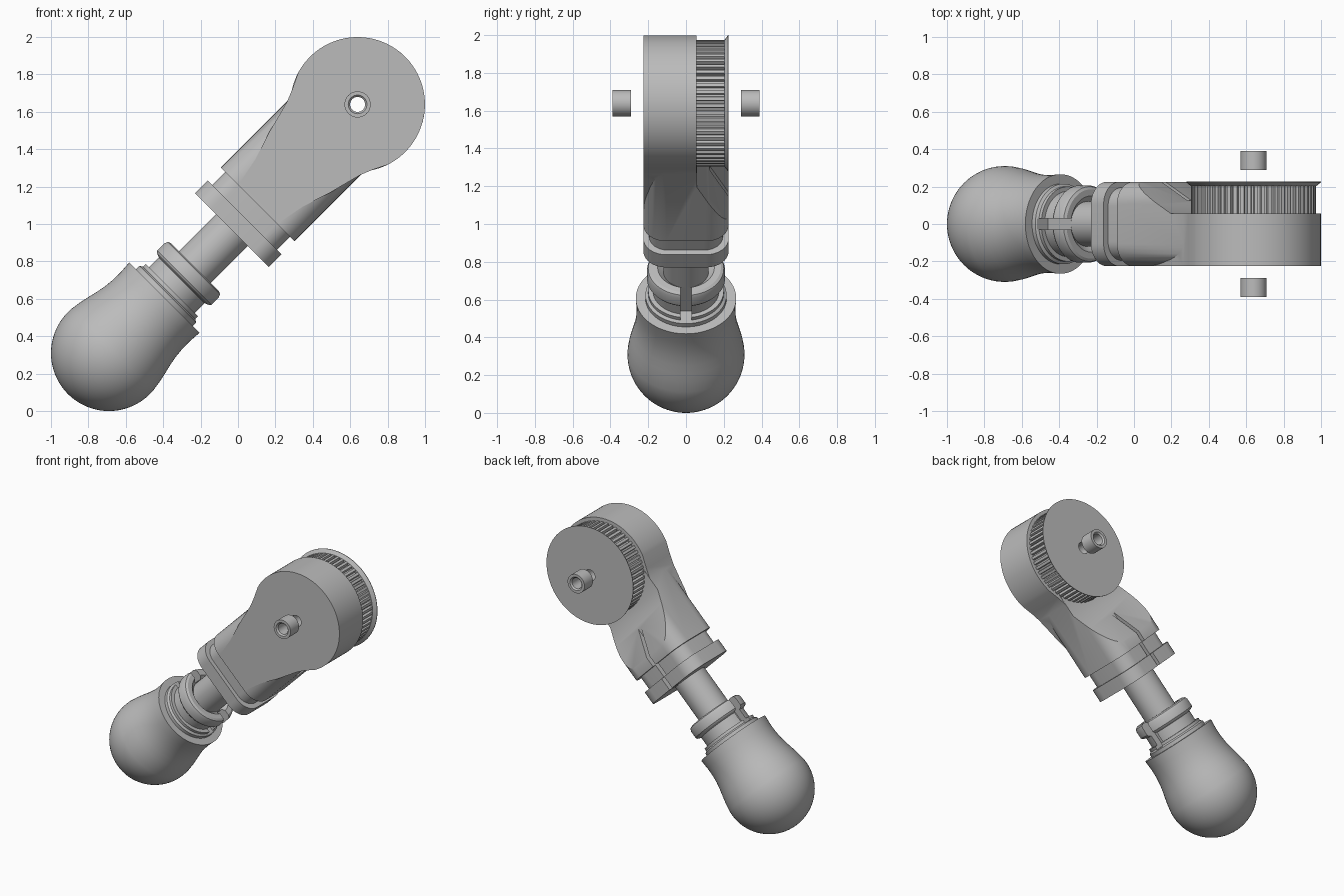
import bpy, bmesh
from math import sin, cos, pi, radians
from mathutils import Matrix, Vector

cube = bpy.data.objects.get("Cube")
if cube:
    bpy.data.objects.remove(cube, do_unlink=True)

# Single grey material
grey = bpy.data.materials.new("plain grey")
grey.use_nodes = True
colour = (0.5, 0.5, 0.5, 1)
grey.diffuse_color = colour
grey.node_tree.nodes["Principled BSDF"].inputs["Base Color"].default_value = colour

# Arm frame: local x runs along the arm, y is depth, z is across the arm
ARM = Matrix.Translation((-0.69, 0, 0.31)) @ Matrix.Rotation(radians(-45), 4, 'Y')
HEAD = 1.88      # distance from knob centre to head centre
HEAD_R = 0.36
BORE = 0.042


def finish(name, bm):
    bmesh.ops.remove_doubles(bm, verts=bm.verts, dist=1e-5)
    bmesh.ops.recalc_face_normals(bm, faces=bm.faces)
    mesh = bpy.data.meshes.new(name)
    bm.to_mesh(mesh)
    bm.free()
    mesh.materials.append(grey)
    obj = bpy.data.objects.new(name, mesh)
    bpy.context.collection.objects.link(obj)
    obj.matrix_world = ARM
    return obj


def lathe(name, profile, around_arm=True, closed=True, steps=72):
    """Spin (position, radius) points around the arm or the head axle."""
    bm = bmesh.new()
    if around_arm:
        pts, cent, axis = [(p, 0, r) for p, r in profile], (0, 0, 0), (1, 0, 0)
    else:
        pts, cent, axis = [(HEAD, p, r) for p, r in profile], (HEAD, 0, 0), (0, 1, 0)
    vs = [bm.verts.new(p) for p in pts]
    ends = vs[1:] + vs[:1] if closed else vs[1:]
    edges = [bm.edges.new(e) for e in zip(vs, ends)]
    bmesh.ops.spin(bm, geom=vs + edges, cent=cent, axis=axis, angle=2 * pi,
                   steps=steps, use_merge=False)
    return finish(name, bm)


def prism(name, outline, start, end, axis):
    """Extrude a 2D outline along local axis 0, 1 or 2."""
    bm = bmesh.new()
    verts = []
    for a, b in outline:
        p = [a, b]
        p.insert(axis, start)
        verts.append(bm.verts.new(p))
    face = bm.faces.new(verts)
    new = bmesh.ops.extrude_face_region(bm, geom=[face])["geom"]
    move = Vector((0, 0, 0))
    move[axis] = end - start
    bmesh.ops.translate(bm, vec=move, verts=[v for v in new if isinstance(v, bmesh.types.BMVert)])
    return finish(name, bm)


def box(name, lo, hi):
    outline = [(lo[0], lo[1]), (hi[0], lo[1]), (hi[0], hi[1]), (lo[0], hi[1])]
    return prism(name, outline, lo[2], hi[2], 2)


def rounded_rect(half_y, half_z, radius, n=10):
    pts = []
    for q, (sy, sz) in enumerate([(1, 1), (-1, 1), (-1, -1), (1, -1)]):
        for i in range(n + 1):
            a = (q + i / n) * pi / 2
            pts.append((sy * (half_y - radius) + radius * cos(a),
                        sz * (half_z - radius) + radius * sin(a)))
    return pts


def combine(obj, other, operation):
    mod = obj.modifiers.new("combine", 'BOOLEAN')
    mod.operation, mod.solver, mod.object = operation, 'EXACT', other
    bpy.ops.object.select_all(action='DESELECT')
    bpy.context.view_layer.objects.active = obj
    obj.select_set(True)
    bpy.context.view_layer.update()
    bpy.ops.object.modifier_apply(modifier=mod.name)
    bpy.data.objects.remove(other, do_unlink=True)


def bore_cutter():
    return lathe("bore_cutter", [(-0.6, 0), (-0.6, BORE), (0.6, BORE), (0.6, 0)],
                 around_arm=False, closed=False, steps=40)


parts = []

# Bulb-shaped knob with a flared rim
ball = [(-0.31 * cos(radians(a)), 0.31 * sin(radians(a))) for a in range(0, 100, 5)]
neck = [(0.09, 0.299), (0.14, 0.288), (0.19, 0.276), (0.24, 0.267), (0.29, 0.262),
        (0.35, 0.261), (0.42, 0.266), (0.42, 0.19), (0.38, 0.19), (0.38, 0)]
ball[0] = (-0.31, 0)
parts.append(lathe("knob", ball + neck, closed=False))

# Stepped collar with a slot on two sides
collar = lathe("collar", [
    (0.37, 0.11), (0.37, 0.215), (0.445, 0.215), (0.455, 0.2), (0.475, 0.2),
    (0.475, 0.175), (0.55, 0.175), (0.56, 0.2), (0.57, 0.207), (0.625, 0.207),
    (0.642, 0.2), (0.65, 0.185), (0.65, 0.15), (0.63, 0.13), (0.61, 0.11)])
for side in (-1, 1):
    combine(collar, box("slot_cutter", (0.45, -0.03, min(side * 0.125, side * 0.3)),
                        (0.7, 0.03, max(side * 0.125, side * 0.3))), 'DIFFERENCE')
parts.append(collar)

# Rod
parts.append(lathe("rod", [(0.36, 0), (0.36, 0.12), (0.96, 0.12), (0.96, 0)], closed=False))

# Housing: rounded block, neck, flange and teardrop head plate
housing = prism("housing", rounded_rect(0.225, 0.278, 0.12), 1.125, 1.7, 0)
combine(housing, prism("neck", rounded_rect(0.195, 0.245, 0.1), 0.98, 1.2, 0), 'UNION')
combine(housing, prism("flange", rounded_rect(0.2255, 0.279, 0.12), 0.93, 1.025, 0), 'UNION')
arc = [(HEAD + HEAD_R * cos(radians(a)), HEAD_R * sin(radians(a))) for a in range(-109, 110, 4)]
blend = [(1.69, 0.304), (1.624, 0.277), (1.53, 0.252), (1.44, 0.229), (1.29, 0.18), (1.14, 0.15)]
teardrop = arc + blend + [(u, -v) for u, v in reversed(blend)]
combine(housing, prism("head_plate", teardrop, -0.2257, 0.055, 1), 'UNION')

# Ramp and clearance behind the head, then the clamping slot and bore
ramp = [(1.16, 0.245), (1.53, 0.057), (2.4, 0.057), (2.4, 0.4), (1.16, 0.4)]
combine(housing, prism("ramp_cutter", ramp, -0.5, 0.5, 2), 'DIFFERENCE')
combine(housing, box("clamp_cutter", (0.9, 0.125, -0.015), (1.42, 0.4, 0.015)), 'DIFFERENCE')
combine(housing, bore_cutter(), 'DIFFERENCE')
parts.append(housing)

# Toothed pulley
TEETH = 56
outline = []
for i in range(TEETH):
    for frac, r in ((0, 0.315), (0.3, 0.315), (0.4, 0.335), (0.9, 0.335)):
        a = 2 * pi * (i + frac) / TEETH
        outline.append((HEAD + r * cos(a), r * sin(a)))
pulley = prism("toothed_pulley", outline, 0.05, 0.21, 1)
combine(pulley, bore_cutter(), 'DIFFERENCE')
parts.append(pulley)

# Flared cover disc on the back of the pulley
parts.append(lathe("pulley_cover", [(0.203, BORE), (0.203, 0.335), (0.222, HEAD_R),
                                    (0.226, HEAD_R), (0.226, BORE)], around_arm=False))

# Spacers floating on either side of the axle
for name, s in (("front_spacer", -1), ("back_spacer", 1)):
    parts.append(lathe(name, [(s * 0.29, 0.04), (s * 0.29, 0.07), (s * 0.39, 0.07),
                              (s * 0.39, 0.05), (s * 0.38, 0.04)],
                       around_arm=False, steps=40))

# Smooth the curved surfaces, keep the edges crisp
bpy.ops.object.select_all(action='DESELECT')
for obj in parts:
    obj.select_set(True)
bpy.context.view_layer.objects.active = parts[0]
bpy.ops.object.shade_smooth_by_angle(angle=radians(28))
